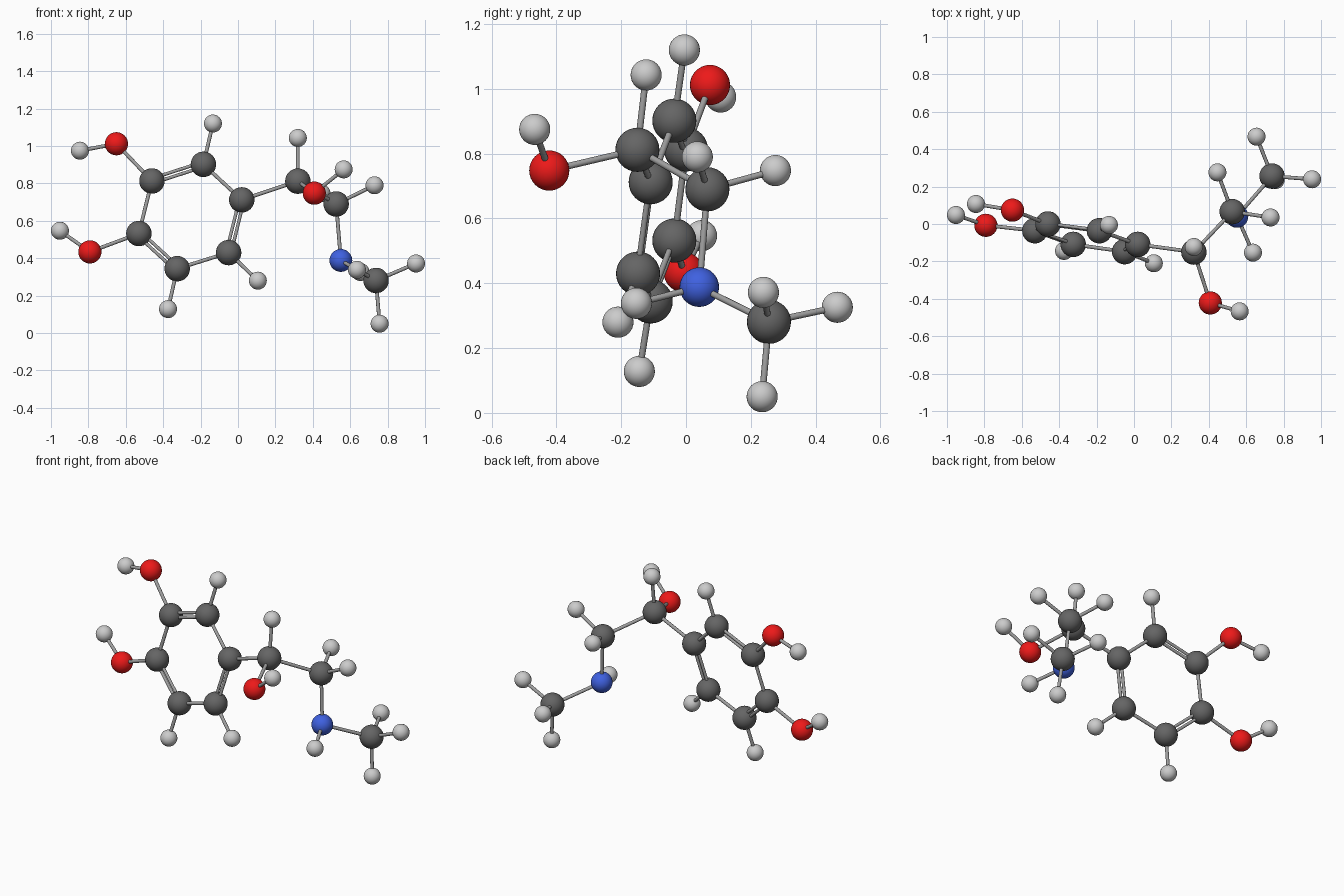
import bpy
from mathutils import Vector

if "Cube" in bpy.data.objects:
    bpy.data.objects.remove(bpy.data.objects["Cube"])

RADIUS = {"C": 0.068, "O": 0.062, "N": 0.061, "H": 0.048}
NAME = {"C": "carbon", "O": "oxygen", "N": "nitrogen", "H": "hydrogen"}
COLOUR = {"C": (0.13, 0.13, 0.13, 1), "O": (0.85, 0.01, 0.01, 1),
          "N": (0.05, 0.12, 0.75, 1), "H": (0.55, 0.55, 0.55, 1),
          "bond": (0.35, 0.35, 0.35, 1)}

mats = {}
for key, col in COLOUR.items():
    mats[key] = bpy.data.materials.new(NAME.get(key, key) + "_colour")
    mats[key].diffuse_color = col

# Atom centres; the first letter of the key is the element
ATOMS = {
    # ring
    "C1": (-.46, 0, .813), "C2": (-.53, -.036, .532), "C3": (-.325, -.109, .344),
    "C4": (-.05, -.148, .43), "C5": (.02, -.109, .712), "C6": (-.185, -.036, .902),
    "H3": (-.374, -.144, .128), "H4": (.106, -.21, .28), "H6": (-.134, -.005, 1.12),
    # ring hydroxyls
    "O1": (-.65, .074, 1.012), "HO1": (-.845, .107, .975),
    "O2": (-.792, -.007, .434), "HO2": (-.952, .048, .547),
    # side chain
    "C7": (.32, -.15, .812), "H7": (.32, -.123, 1.043),
    "O3": (.408, -.422, .748), "HO3": (.565, -.467, .875),
    "C8": (.525, .066, .69), "H8a": (.73, .035, .79), "H8b": (.446, .276, .748),
    "N1": (.55, .041, .388), "HN1": (.636, -.153, .338),
    # methyl end
    "C9": (.738, .256, .281), "H9a": (.952, .239, .372),
    "H9b": (.757, .235, .05), "H9c": (.655, .467, .326),
}
P = {k: Vector(v) for k, v in ATOMS.items()}

SINGLE = """C1-C2 C3-C4 C5-C6 C3-H3 C4-H4 C6-H6 C1-O1 O1-HO1 C2-O2 O2-HO2
C5-C7 C7-H7 C7-O3 O3-HO3 C7-C8 C8-H8a C8-H8b C8-N1 N1-HN1 N1-C9
C9-H9a C9-H9b C9-H9c""".split()
DOUBLE = "C1-C6 C2-C3 C4-C5".split()


def finish(name, mat):
    ob = bpy.context.object
    ob.name = name
    ob.data.materials.append(mats[mat])
    bpy.ops.object.shade_smooth_by_angle()
    return ob


def rod(name, a, b, r):
    d = b - a
    bpy.ops.mesh.primitive_cylinder_add(
        vertices=16, radius=r, depth=d.length, location=(a + b) / 2,
        rotation=d.to_track_quat("Z", "Y").to_euler())
    finish(name, "bond")


# Atoms
for key, pos in P.items():
    el = key[0]
    bpy.ops.mesh.primitive_uv_sphere_add(segments=32, ring_count=16,
                                         radius=RADIUS[el], location=pos)
    finish(f"{NAME[el]}_atom_{key.lower()}", el)

# Single bonds
for pair in SINGLE:
    a, b = pair.split("-")
    rod("single_bond_" + pair.lower(), P[a], P[b], 0.010)

# Double bonds: two rods side by side in the ring plane
normal = (P["C3"] - P["C1"]).cross(P["C5"] - P["C1"]).normalized()
for pair in DOUBLE:
    a, b = pair.split("-")
    side = (P[b] - P[a]).cross(normal).normalized() * 0.013
    for s in (-1, 1):
        rod("double_bond_" + pair.lower(), P[a] + side * s, P[b] + side * s, 0.009)

for m in bpy.data.materials:
    if m.users and not m.is_grease_pencil:
        m.use_nodes = True
        m.node_tree.nodes["Principled BSDF"].inputs["Base Color"].default_value = m.diffuse_color
